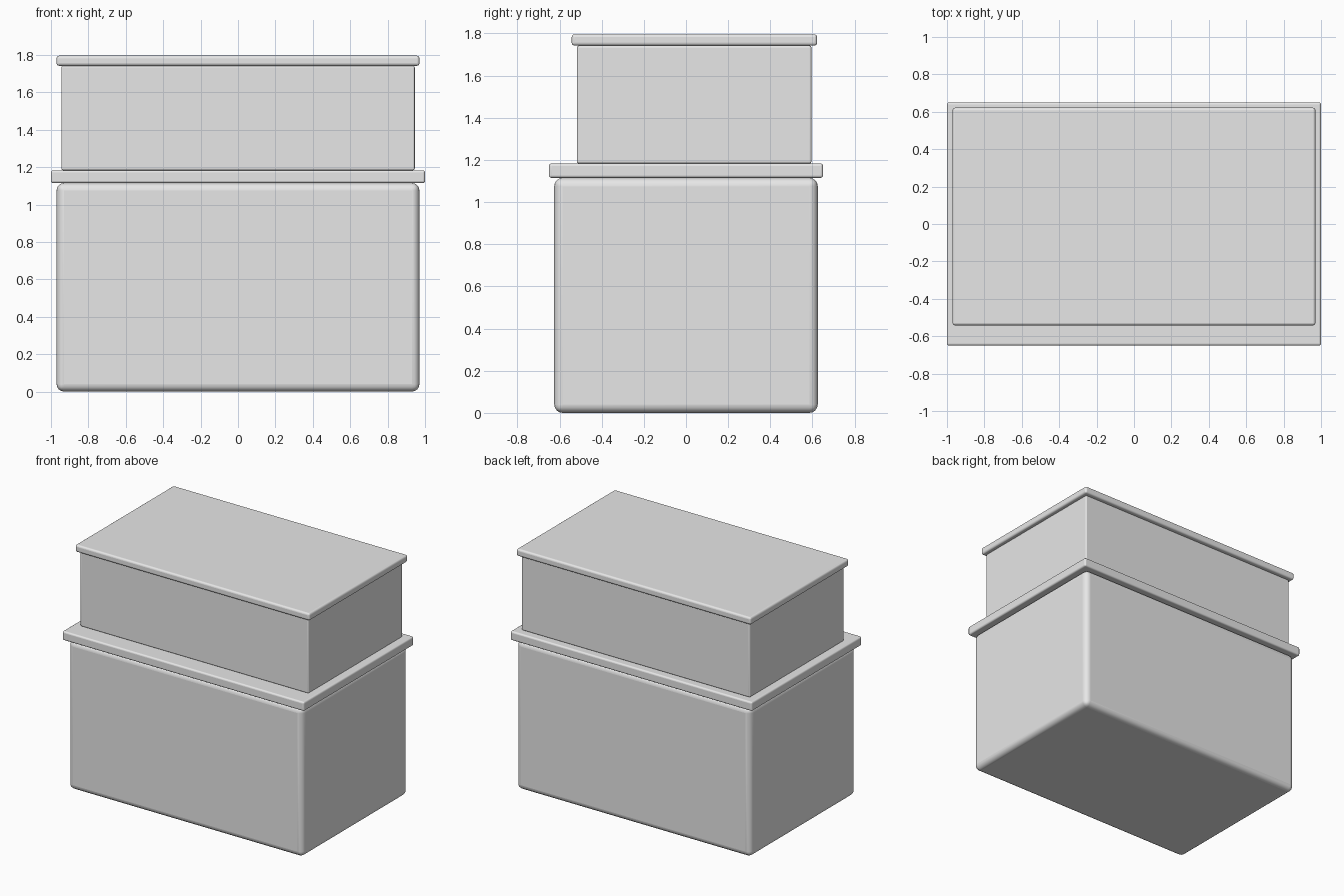
import bpy

cube = bpy.data.objects.get("Cube")
if cube:
    bpy.data.objects.remove(cube, do_unlink=True)

# One plain grey for everything
grey = bpy.data.materials.new("plain_grey")
grey.use_nodes = True
colour = (0.8, 0.8, 0.8, 1.0)
grey.diffuse_color = colour
grey.node_tree.nodes["Principled BSDF"].inputs["Base Color"].default_value = colour


def rounded_box(name, half_width, y_range, z_range, radius):
    """Box with softly rounded edges, given by its extents."""
    (y0, y1), (z0, z1) = y_range, z_range
    bpy.ops.mesh.primitive_cube_add(size=1, location=(0, (y0 + y1) / 2, (z0 + z1) / 2))
    box = bpy.context.object
    box.name = name
    box.scale = (2 * half_width, y1 - y0, z1 - z0)
    bpy.ops.object.transform_apply(location=False, rotation=False, scale=True)
    box.data.materials.append(grey)
    bevel = box.modifiers.new("rounded_edges", 'BEVEL')
    bevel.width = radius
    bevel.segments = 4
    bevel.limit_method = 'NONE'
    bpy.ops.object.shade_smooth_by_angle()
    # Keep the large faces flat while the rounded edges blend
    normals = box.modifiers.new("flat_panels", 'WEIGHTED_NORMAL')
    normals.keep_sharp = True
    return box


# Base cabinet and the worktop slab overhanging it
rounded_box("base_cabinet", 0.97, (-0.625, 0.625), (0, 1.115), 0.04)
rounded_box("worktop", 1.0, (-0.65, 0.65), (1.115, 1.183), 0.012)

# Upper cabinet, set towards the back, and its lid
rounded_box("upper_cabinet", 0.945, (-0.517, 0.595), (1.183, 1.742), 0.01)
rounded_box("top_lid", 0.97, (-0.542, 0.622), (1.742, 1.796), 0.014)
